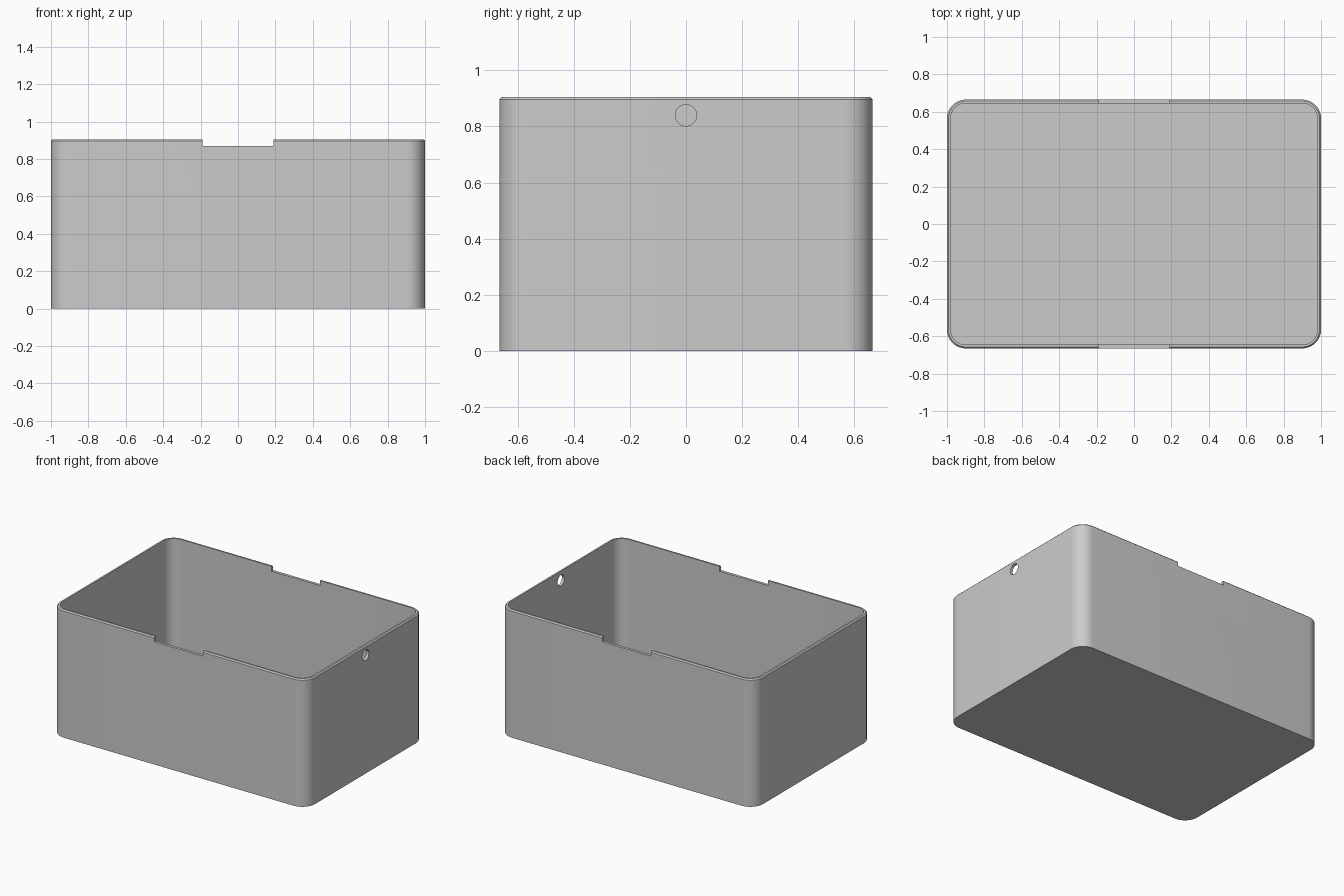
import bpy, bmesh
from math import sin, cos, pi, radians

HALF_X, HALF_Y, HEIGHT = 1.0, 0.665, 0.905
CORNER, WALL, CHAMFER, FLOOR = 0.1, 0.02, 0.008, 0.02
NOTCH_HALF, NOTCH_Z = 0.19, 0.87
HOLE_Z, HOLE_R = 0.84, 0.038

cube = bpy.data.objects.get("Cube")
if cube:
    bpy.data.objects.remove(cube, do_unlink=True)

grey = bpy.data.materials.new("light grey plastic")
grey.use_nodes = True
colour = (0.6, 0.6, 0.6, 1)
grey.diffuse_color = colour
grey.node_tree.nodes["Principled BSDF"].inputs["Base Color"].default_value = colour


def rounded_ring(bm, inset, z, steps=12):
    """Rounded rectangle of vertices, inset from the outer wall."""
    r = CORNER - inset
    verts = []
    for quarter, (sx, sy) in enumerate([(1, 1), (-1, 1), (-1, -1), (1, -1)]):
        for i in range(steps + 1):
            a = (quarter + i / steps) * pi / 2
            verts.append(bm.verts.new((sx * (HALF_X - CORNER) + r * cos(a),
                                       sy * (HALF_Y - CORNER) + r * sin(a), z)))
    return verts


# Open box: outer wall, chamfered rim, inner wall and floor
bm = bmesh.new()
rings = [rounded_ring(bm, inset, z) for inset, z in (
    (0, 0), (0, HEIGHT - CHAMFER), (CHAMFER, HEIGHT), (WALL, HEIGHT), (WALL, FLOOR))]
for low, high in zip(rings, rings[1:]):
    for i in range(len(low)):
        j = (i + 1) % len(low)
        bm.faces.new((low[i], low[j], high[j], high[i]))
bm.faces.new(rings[0][::-1])
bm.faces.new(rings[-1])
bmesh.ops.recalc_face_normals(bm, faces=bm.faces)
mesh = bpy.data.meshes.new("box_shell")
bm.to_mesh(mesh)
bm.free()
mesh.materials.append(grey)
box = bpy.data.objects.new("box_shell", mesh)
bpy.context.collection.objects.link(box)


def cut(cutter):
    """Subtract a helper from the box and remove it."""
    cutter.hide_render = True
    cutter.data.materials.append(grey)
    mod = box.modifiers.new("cut", "BOOLEAN")
    mod.operation, mod.solver, mod.object = "DIFFERENCE", "EXACT", cutter
    bpy.ops.object.select_all(action="DESELECT")
    box.select_set(True)
    bpy.context.view_layer.objects.active = box
    bpy.ops.object.modifier_apply(modifier=mod.name)
    bpy.data.objects.remove(cutter, do_unlink=True)


# Finger notches in the front and back rims
bpy.ops.mesh.primitive_cube_add(size=1, location=(0, 0, NOTCH_Z + 0.1))
notch = bpy.context.object
notch.name = "notch_cutter"
notch.scale = (2 * NOTCH_HALF, 2, 0.2)
cut(notch)

# Round cable hole through the left wall
bpy.ops.mesh.primitive_cylinder_add(vertices=48, radius=HOLE_R, depth=0.2,
                                    location=(HALF_X, 0, HOLE_Z),
                                    rotation=(0, pi / 2, 0))
hole = bpy.context.object
hole.name = "hole_cutter"
cut(hole)

bpy.ops.object.shade_smooth_by_angle(angle=radians(30))
